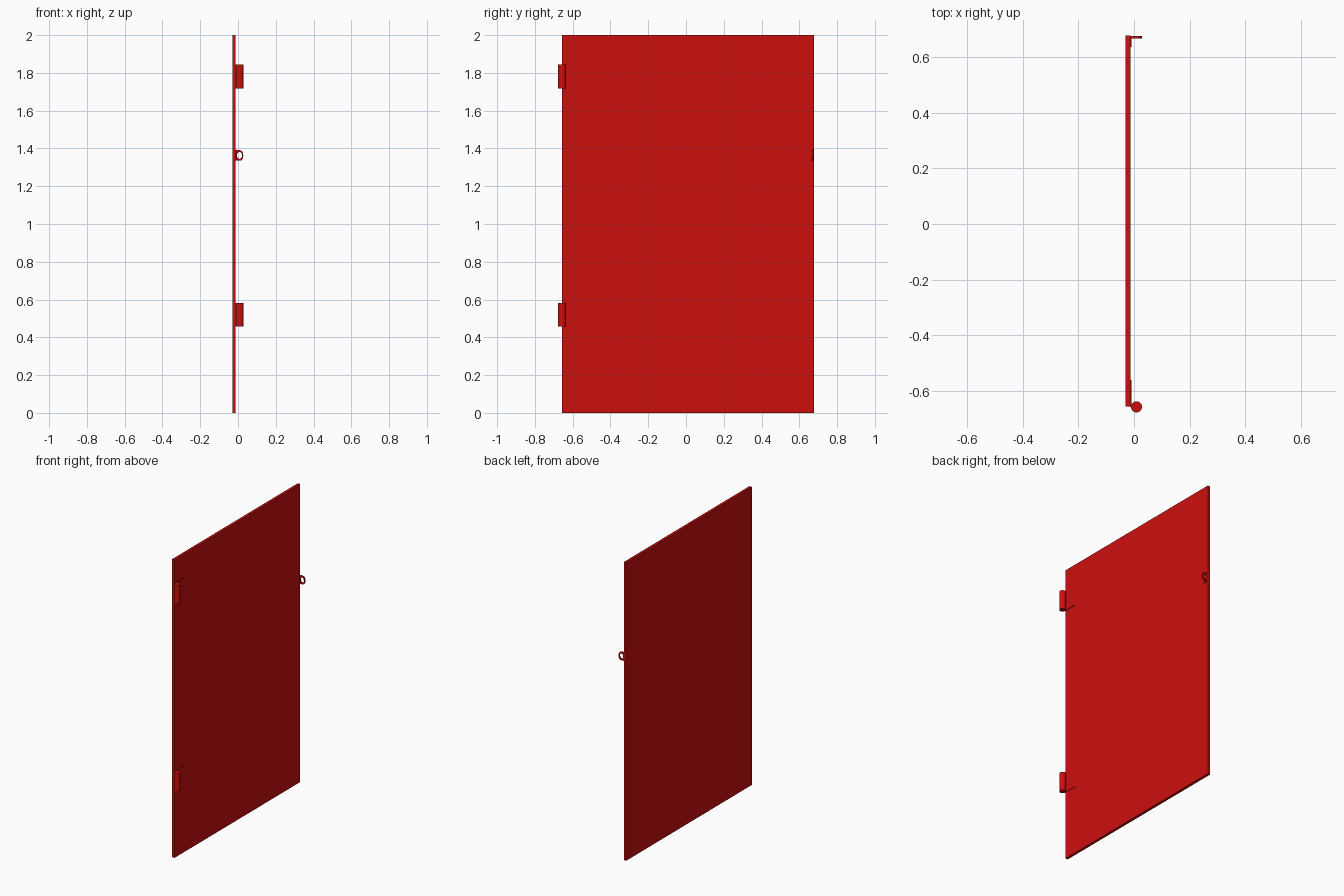
import bpy, bmesh, math

if "Cube" in bpy.data.objects:
    bpy.data.objects.remove(bpy.data.objects["Cube"])

red = bpy.data.materials.new("red_paint")
red.diffuse_color = (0.6, 0.005, 0.004, 1)
red.use_nodes = True
red.node_tree.nodes["Principled BSDF"].inputs["Base Color"].default_value = red.diffuse_color


def finish(name, bm):
    bmesh.ops.recalc_face_normals(bm, faces=bm.faces)
    mesh = bpy.data.meshes.new(name)
    bm.to_mesh(mesh)
    bm.free()
    mesh.materials.append(red)
    obj = bpy.data.objects.new(name, mesh)
    bpy.context.collection.objects.link(obj)
    return obj


def box(name, lo, hi):
    bm = bmesh.new()
    bmesh.ops.create_cube(bm, size=1)
    for v in bm.verts:
        v.co = [(a + b) / 2 + c * (b - a) for a, b, c in zip(lo, hi, v.co)]
    return finish(name, bm)


# door panel
box("door_panel", (-0.03, -0.656, 0), (-0.012, 0.677, 2))

# two hinges: solid knuckle barrel and thin leaf on the panel face
for label, z0, z1 in (("lower", 0.457, 0.583), ("upper", 1.718, 1.844)):
    bm = bmesh.new()
    bmesh.ops.create_cone(bm, cap_ends=True, segments=20,
                          radius1=0.02, radius2=0.02, depth=z1 - z0)
    bmesh.ops.translate(bm, vec=(0.009, -0.657, (z0 + z1) / 2), verts=bm.verts)
    barrel = finish(label + "_hinge_barrel", bm)
    for p in barrel.data.polygons:
        p.use_smooth = len(p.vertices) == 4
    box(label + "_hinge_leaf", (-0.014, -0.657, z0), (-0.009, -0.56, z1))

# latch: base leaf on the panel and a D-shaped padlock eye
box("latch_leaf", (-0.014, 0.635, 1.335), (-0.009, 0.676, 1.391))
n, zc, y0, y1 = 24, 1.363, 0.667, 0.676
bm = bmesh.new()
rings = []
for i in range(n):
    a = 2 * math.pi * i / n
    c, s = math.cos(a), math.sin(a)
    if c >= 0:
        ox, oz = 0.006 + 0.022 * c ** 0.7, 0.028 * s
    else:
        k = 1 / max(abs(c), abs(s))      # square back end against the leaf
        ox, oz = 0.006 + 0.019 * c * k, 0.028 * s * k
    hx, hz = 0.008 + 0.014 * c, 0.018 * s
    rings.append([bm.verts.new((x, y, zc + z)) for x, z, y in
                  ((ox, oz, y0), (ox, oz, y1), (hx, hz, y1), (hx, hz, y0))])
for i in range(n):
    p, q = rings[i], rings[(i + 1) % n]
    for j in range(4):
        k = (j + 1) % 4
        bm.faces.new((p[j], p[k], q[k], q[j]))
finish("latch_eye", bm)
